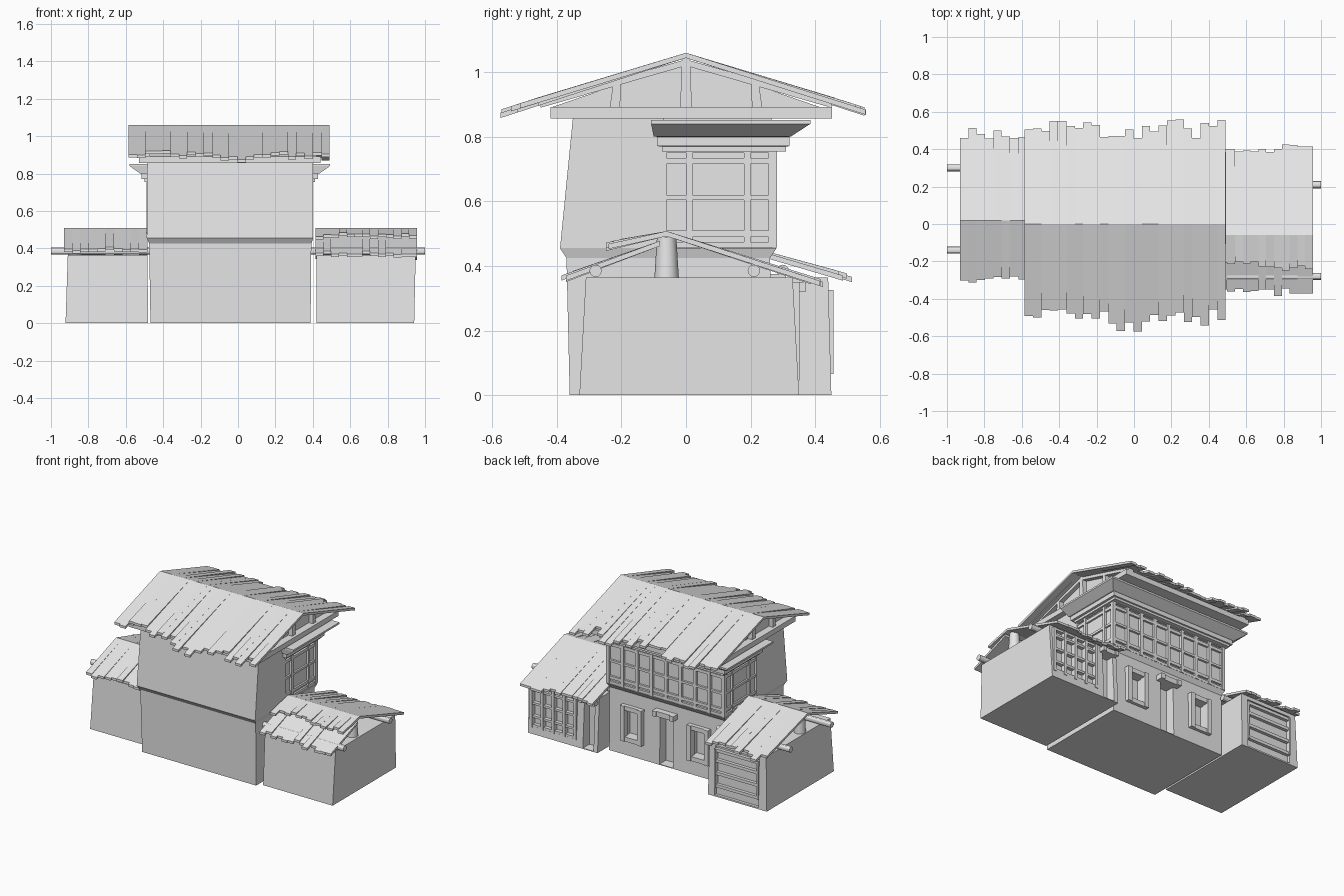
import bpy, bmesh, random
from mathutils import Vector

random.seed(7)
cube = bpy.data.objects.get("Cube")
if cube:
    bpy.data.objects.remove(cube, do_unlink=True)

grey = bpy.data.materials.new("plain_grey")
grey.use_nodes = True
COLOUR = (0.8, 0.8, 0.8, 1)
grey.diffuse_color = COLOUR
grey.node_tree.nodes["Principled BSDF"].inputs["Base Color"].default_value = COLOUR


def finish(name, bm):
    bmesh.ops.recalc_face_normals(bm, faces=bm.faces)
    mesh = bpy.data.meshes.new(name)
    bm.to_mesh(mesh)
    bm.free()
    mesh.materials.append(grey)
    ob = bpy.data.objects.new(name, mesh)
    bpy.context.collection.objects.link(ob)
    return ob


def add_hex(bm, low, high):
    """Solid between two matching four-point loops."""
    a = [bm.verts.new(p) for p in low]
    b = [bm.verts.new(p) for p in high]
    bm.faces.new(a[::-1])
    bm.faces.new(b)
    for i in range(4):
        j = (i + 1) % 4
        bm.faces.new((a[i], a[j], b[j], b[i]))


def rect(x0, x1, y0, y1, z):
    return [(x0, y0, z), (x1, y0, z), (x1, y1, z), (x0, y1, z)]


def add_box(bm, x0, x1, y0, y1, z0, z1):
    add_hex(bm, rect(x0, x1, y0, y1, z0), rect(x0, x1, y0, y1, z1))


def stack(name, sections):
    """Tapered block through a list of (x0, x1, y0, y1, z) sections."""
    bm = bmesh.new()
    loops = [[bm.verts.new(p) for p in rect(*s)] for s in sections]
    bm.faces.new(loops[0][::-1])
    bm.faces.new(loops[-1])
    for a, b in zip(loops, loops[1:]):
        for i in range(4):
            j = (i + 1) % 4
            bm.faces.new((a[i], a[j], b[j], b[i]))
    return finish(name, bm)


def carve(ob, *boxes):
    """Cut box-shaped openings out of a part."""
    bm = bmesh.new()
    for b in boxes:
        add_box(bm, *b)
    cutter = finish("opening_cutter", bm)
    cutter.hide_render = True
    mod = ob.modifiers.new("openings", 'BOOLEAN')
    mod.operation, mod.solver, mod.object = 'DIFFERENCE', 'EXACT', cutter
    bpy.context.view_layer.objects.active = ob
    bpy.ops.object.modifier_apply(modifier=mod.name)
    bpy.data.objects.remove(cutter, do_unlink=True)


def lattice(name, side, d0, d1, uprights, rails):
    """Grid of bars; side is 'x' or 'y', d0..d1 is the depth range of the bars."""
    bm = bmesh.new()
    u0, u1 = uprights[0][0], uprights[-1][1]
    z0, z1 = rails[0][0], rails[-1][1]
    mid = d1 - (d1 - d0) * 0.15
    bars = [(a, b, z0, z1, d1) for a, b in uprights] + [(u0, u1, a, b, mid) for a, b in rails]
    for ua, ub, za, zb, d in bars:
        lo, hi = sorted((d0, d))
        if side == 'x':
            add_box(bm, lo, hi, ua, ub, za, zb)
        else:
            add_box(bm, ua, ub, lo, hi, za, zb)
    return finish(name, bm)


def even_bars(a, b, count, width):
    step = (b - a - width) / (count - 1)
    return [(a + i * step, a + i * step + width) for i in range(count)]


def planks(name, x0, x1, count, ridge, eave, shortest, thick=0.016):
    """Row of uneven planks falling from ridge (y, z) to eave (y, z)."""
    bm = bmesh.new()
    top, end = Vector(ridge), Vector(eave)
    step = (x1 - x0) / count
    for i in range(count):
        tip = top.lerp(end, random.uniform(shortest, 1))
        lift = random.choice((0, 0.004, 0.01))
        xa, xb = x0 + i * step, x0 + (i + 1) * step
        loops = []
        for dz in (-thick, 0):
            loops.append([(xa, top.x, top.y + dz), (xb, top.x, top.y + dz),
                          (xb, tip.x, tip.y + lift + dz), (xa, tip.x, tip.y + lift + dz)])
        add_hex(bm, *loops)
    return finish(name, bm)


def log(name, start, end, r0, r1):
    a, b = Vector(start), Vector(end)
    bm = bmesh.new()
    bmesh.ops.create_cone(bm, cap_ends=True, segments=12, radius1=r0, radius2=r1, depth=(b - a).length)
    ob = finish(name, bm)
    ob.location = (a + b) / 2
    ob.rotation_euler = (b - a).to_track_quat('Z', 'Y').to_euler()
    bpy.context.view_layer.objects.active = ob
    ob.select_set(True)
    bpy.ops.object.shade_smooth_by_angle()
    ob.select_set(False)


# Main house: ground floor with flared band, then upper floor
MID = -0.04
windows = [MID + 0.25, MID - 0.25]
ground = stack("ground_floor", [(-0.468, 0.388, -0.36, 0.27, 0), (-0.475, 0.392, -0.37, 0.26, 0.425),
                                (-0.488, 0.402, -0.39, 0.28, 0.455)])
carve(ground, *[(w - 0.055, w + 0.055, 0.22, 0.4, 0.13, 0.31) for w in windows],
      (MID - 0.05, MID + 0.05, 0.2, 0.4, 0.005, 0.34))
stack("upper_front_wall", [(-0.488, 0.402, -0.39, -0.07, 0.455), (-0.485, 0.4, -0.35, -0.07, 0.86)])
stack("upper_back_wall", [(-0.473, 0.387, -0.08, 0.265, 0.455), (-0.473, 0.387, -0.08, 0.265, 0.86)])

# Window and door frames on the back
for i, w in enumerate(windows):
    lattice(f"window_frame_{i}", 'y', 0.25, 0.295, [(w - 0.08, w - 0.05), (w + 0.05, w + 0.08)],
            [(0.1, 0.13), (0.31, 0.34)])
lattice("door_frame", 'y', 0.25, 0.31, [(MID - 0.08, MID - 0.05), (MID + 0.05, MID + 0.08)],
        [(0.34, 0.375)])

# Upper lattice around the sides and the back
rails = [(0.457, 0.475), (0.49, 0.51), (0.605, 0.62), (0.715, 0.735), (0.75, 0.765)]
side_posts = [(-0.07, -0.06), (0, 0.02), (0.18, 0.2), (0.255, 0.28)]
lattice("side_lattice_right", 'x', 0.38, 0.402, side_posts, rails)
lattice("side_lattice_left", 'x', -0.46, -0.488, side_posts, rails)
lattice("back_lattice", 'y', 0.26, 0.282, even_bars(-0.488, 0.402, 9, 0.022), rails)

# Stepped cornice over the lattice
stack("cornice", [(-0.5, 0.412, -0.075, 0.31, 0.755), (-0.5, 0.412, -0.075, 0.31, 0.77),
                  (-0.515, 0.427, -0.09, 0.32, 0.771), (-0.515, 0.427, -0.09, 0.32, 0.8),
                  (-0.525, 0.437, -0.1, 0.325, 0.801), (-0.58, 0.492, -0.108, 0.385, 0.84),
                  (-0.58, 0.492, -0.108, 0.385, 0.852)])

# Attic floor and gables
stack("attic_floor", [(-0.53, 0.44, -0.42, 0.452, 0.857), (-0.53, 0.44, -0.42, 0.452, 0.892)])
bm = bmesh.new()
ends = [[bm.verts.new((x, y, z)) for y, z in ((-0.42, 0.89), (0.42, 0.89), (0, 1.035))] for x in (-0.48, 0.39)]
bm.faces.new(ends[0])
bm.faces.new(ends[1])
for i in range(3):
    j = (i + 1) % 3
    bm.faces.new((ends[0][i], ends[0][j], ends[1][j], ends[1][i]))
finish("gable_core", bm)
for name, xa, xb in (("gable_timbers_right", 0.38, 0.42), ("gable_timbers_left", -0.51, -0.47)):
    bm = bmesh.new()
    for y, top, half in ((0, 1.045, 0.018), (-0.22, 0.972, 0.016), (0.22, 0.972, 0.016)):
        add_hex(bm, rect(xa, xb, y - half, y + half, 0.89),
                rect(xa, xb, y * 0.97 - half * 0.7, y * 0.97 + half * 0.7, top))
    for s in (-1, 1):
        low = [(xa, 0, 1.02), (xb, 0, 1.02), (xb, s * 0.45, 0.89), (xa, s * 0.45, 0.89)]
        add_hex(bm, low, [(x, y, z + 0.02) for x, y, z in low])
    finish(name, bm)

# Main roof
for name, s in (("main_roof_front", -1), ("main_roof_back", 1)):
    planks(name, -0.585, 0.49, 24, (0, 1.06), (s * 0.578, 0.873), 0.78)

# Right wing: walls, lattice window and door on the back
right = stack("right_wing_walls", [(0.42, 0.942, -0.33, 0.35, 0), (0.42, 0.95, -0.31, 0.33, 0.365)])
carve(right, (0.59, 0.92, 0.322, 0.5, 0.05, 0.34), (0.45, 0.53, 0.28, 0.5, 0.005, 0.32))
lattice("right_wing_lattice", 'y', 0.315, 0.352, even_bars(0.58, 0.93, 5, 0.02),
        [(0.045, 0.065), (0.11, 0.125), (0.2, 0.215), (0.29, 0.305), (0.335, 0.35)])
lattice("right_wing_door_frame", 'y', 0.32, 0.37, [(0.43, 0.455), (0.525, 0.55)], [(0.32, 0.35)])
planks("right_roof_back", 0.415, 0.957, 13, (-0.06, 0.508), (0.43, 0.345), 0.9)
planks("right_roof_front_upper", 0.415, 0.957, 13, (-0.06, 0.508), (-0.25, 0.462), 0.75)
planks("right_roof_front_lower", 0.415, 0.957, 13, (-0.08, 0.478), (-0.388, 0.36), 0.86)

# Left wing: walls and slatted shutter on the back
left = stack("left_wing_walls", [(-0.922, -0.48, -0.27, 0.45, 0), (-0.91, -0.485, -0.25, 0.44, 0.365)])
carve(left, (-0.86, -0.53, 0.43, 0.6, 0.01, 0.34))
lattice("left_wing_shutter", 'y', 0.42, 0.457, [(-0.86, -0.85), (-0.54, -0.53)],
        [(z, z + 0.02) for z in (0.065, 0.15, 0.235, 0.305)])
planks("left_roof_back", -0.93, -0.485, 10, (0.02, 0.508), (0.515, 0.362), 0.87)
planks("left_roof_front", -0.93, -0.485, 10, (0.02, 0.508), (-0.315, 0.388), 0.85)

# Ridge posts and beam logs of both wings
log("right_ridge_post", (0.9, -0.06, 0.36), (0.9, -0.06, 0.49), 0.038, 0.03)
log("left_ridge_post", (-0.87, 0.02, 0.36), (-0.87, 0.02, 0.49), 0.038, 0.03)
for y in (-0.28, 0.21):
    log("right_beam", (0.385, y, 0.385), (1.0, y, 0.385), 0.019, 0.019)
for y in (-0.14, 0.3):
    log("left_beam", (-0.45, y, 0.385), (-1.0, y, 0.385), 0.019, 0.019)
